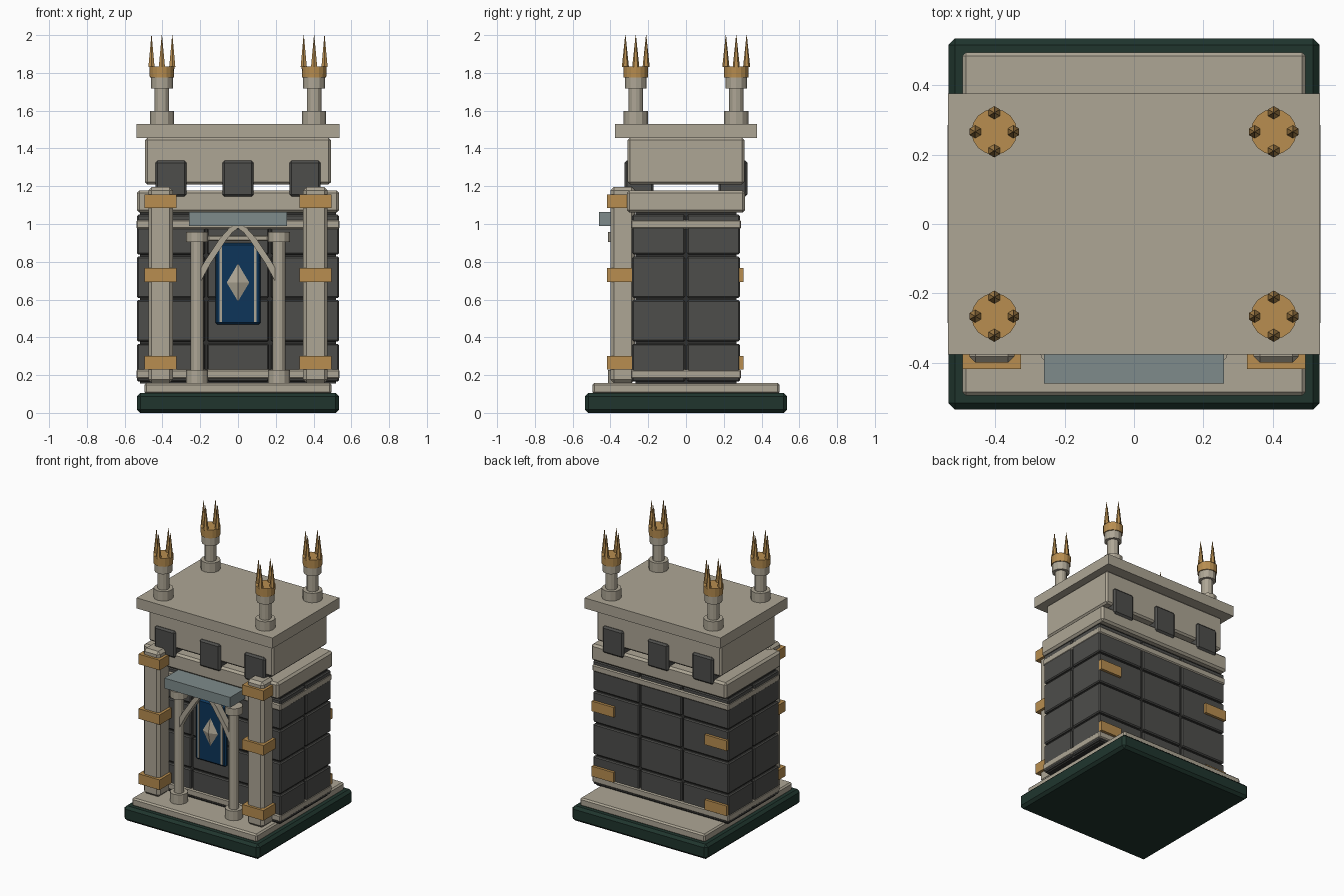
import bpy, bmesh, math
from mathutils import Matrix

cube = bpy.data.objects.get("Cube")
if cube:
    bpy.data.objects.remove(cube, do_unlink=True)


def material(name, r, g, b):
    m = bpy.data.materials.new(name)
    m.use_nodes = True
    m.diffuse_color = (r, g, b, 1)
    m.node_tree.nodes["Principled BSDF"].inputs["Base Color"].default_value = (r, g, b, 1)
    return m


STONE = material("pale_stone", 0.42, 0.38, 0.30)
DARK = material("dark_stone", 0.075, 0.075, 0.07)
MORTAR = material("mortar", 0.03, 0.03, 0.028)
GOLD = material("gold", 0.48, 0.27, 0.08)
GREEN = material("dark_green", 0.014, 0.036, 0.027)
BLUE = material("banner_blue", 0.004, 0.036, 0.1)
SLATE = material("blue_grey", 0.21, 0.26, 0.26)


def finish(name, bm, mat, bevel=0):
    bmesh.ops.recalc_face_normals(bm, faces=bm.faces)
    mesh = bpy.data.meshes.new(name)
    bm.to_mesh(mesh)
    bm.free()
    mesh.materials.append(mat)
    ob = bpy.data.objects.new(name, mesh)
    bpy.context.collection.objects.link(ob)
    if bevel:
        mod = ob.modifiers.new("Bevel", "BEVEL")
        mod.width, mod.segments = bevel, 1
    return ob


def box(name, x, y, z, mat, bevel=0):
    """Box from (low, high) pairs on each axis."""
    bm = bmesh.new()
    bmesh.ops.create_cube(bm, size=1)
    for v in bm.verts:
        v.co = [lo + (c + 0.5) * (hi - lo) for c, (lo, hi) in zip(v.co, (x, y, z))]
    return finish(name, bm, mat, bevel)


def span(centre, half):
    return (centre - half, centre + half)


def drum(name, x, y, z, r1, r2, mat, sides=12):
    """Cylinder or cone standing between two heights."""
    bm = bmesh.new()
    bmesh.ops.create_cone(bm, cap_ends=True, segments=sides, radius1=r1, radius2=r2,
                          depth=z[1] - z[0],
                          matrix=Matrix.Translation((x, y, (z[0] + z[1]) / 2)))
    return finish(name, bm, mat)


# Base and step
box("base", span(0, 0.535), span(0, 0.535), (0, 0.105), GREEN, 0.018)
box("step", span(0, 0.495), span(0, 0.495), (0.1, 0.158), STONE, 0.01)

# Wall blocks around a mortar core
box("wall_core", span(0, 0.52), span(0, 0.268), (0.155, 1.06), MORTAR)
xs, ys = (-0.535, -0.168, 0.168, 0.535), (-0.285, 0, 0.285)
zs = (0.16, 0.372, 0.603, 0.833, 1.055)
gap = 0.006
for i in range(3):
    for j in range(2):
        for k in range(4):
            box("wall_block", (xs[i] + gap * (i > 0), xs[i + 1] - gap * (i < 2)),
                (ys[j] + gap * (j > 0), ys[j + 1] - gap * (j < 1)),
                (zs[k] + gap, zs[k + 1] - gap), DARK, 0.007)

# Bands, cornice, parapet and roof
for z in (0.205, 0.998):
    box("wall_band", span(0, 0.538), span(0, 0.292), span(z, 0.024), STONE, 0.007)
box("cornice", span(0, 0.535), span(0, 0.313), (1.06, 1.178), STONE, 0.014)
box("parapet", span(0, 0.492), span(0, 0.309), (1.21, 1.456), STONE, 0.012)
box("roof_slab", span(0, 0.537), span(0, 0.377), (1.455, 1.53), STONE)
for side in (-1, 1):
    for x in (-0.355, 0, 0.355):
        box("merlon", span(x, 0.083), span(side * 0.248, 0.077), (1.145, 1.336), DARK, 0.012)

# Corner columns with gold bands, and gold plates at the back
for side in (-1, 1):
    x = side * 0.41
    box("front_column", span(x, 0.065), (-0.4, -0.27), (0.158, 1.196), STONE, 0.018)
    for z in (0.265, 0.73, 1.12):
        box("column_band", span(x, 0.084), (-0.418, -0.28), span(z, 0.036), GOLD)
    for z in (0.265, 0.73):
        box("back_plate", span(side * 0.447, 0.086), (0.27, 0.304), span(z, 0.036), GOLD)

# Roof turrets
for x in (-0.403, 0.403):
    for y in (-0.266, 0.266):
        drum("turret_foot", x, y, (1.53, 1.597), 0.064, 0.064, STONE)
        drum("turret_shaft", x, y, (1.59, 1.725), 0.039, 0.039, STONE)
        drum("turret_cap", x, y, (1.718, 1.78), 0.058, 0.058, STONE)
        drum("turret_ring", x, y, (1.775, 1.835), 0.064, 0.066, GOLD, 16)
        for k in range(4):
            a = k * math.pi / 2
            drum("turret_spike", x + 0.055 * math.cos(a), y + 0.055 * math.sin(a),
                 (1.83, 2.0), 0.019, 0.001, GOLD, 6)

# Doorway pillars
for x in (-0.217, 0.217):
    drum("pillar_foot", x, -0.356, (0.158, 0.226), 0.058, 0.058, STONE)
    drum("pillar_shaft", x, -0.356, (0.22, 0.915), 0.034, 0.034, STONE)
    drum("pillar_cap", x, -0.356, (0.905, 0.957), 0.058, 0.058, STONE)

# Pointed arch: matching outer and inner outlines, extruded in depth
outer = [(0.235, 0.66), (0.233, 0.7), (0.178, 0.8), (0.095, 0.925), (0.045, 0.98), (0, 1.005)]
inner = [(0.2, 0.66), (0.2, 0.69), (0.146, 0.79), (0.066, 0.91), (0.03, 0.955), (0, 0.978)]
outer += [(-x, z) for x, z in outer[-2::-1]]
inner += [(-x, z) for x, z in inner[-2::-1]]
bm = bmesh.new()
rows = [[bm.verts.new((x, -0.382, z)) for x, z in line] for line in (outer, inner)]
for i in range(len(outer) - 1):
    bm.faces.new((rows[0][i], rows[0][i + 1], rows[1][i + 1], rows[1][i]))
ext = bmesh.ops.extrude_face_region(bm, geom=bm.faces[:])
for v in ext["geom"]:
    if isinstance(v, bmesh.types.BMVert):
        v.co.y += 0.05
finish("door_arch", bm, STONE)

# Lintel and hanging banner
box("lintel", span(0, 0.26), (-0.46, -0.28), (0.99, 1.063), SLATE)
box("banner_rail", span(0, 0.16), (-0.325, -0.275), (0.91, 0.94), STONE, 0.006)
box("banner", span(0, 0.12), (-0.312, -0.28), (0.468, 0.9), BLUE, 0.01)
for x in (-0.092, 0.092):
    box("banner_stripe", span(x, 0.007), (-0.317, -0.308), (0.482, 0.9), STONE)

# Diamond emblem
bm = bmesh.new()
tips = [bm.verts.new((x, -0.312, z)) for x, z in ((0.06, 0.69), (0, 0.79), (-0.06, 0.69), (0, 0.59))]
points = [bm.verts.new((0, y, 0.69)) for y in (-0.335, -0.3)]
for p in points:
    for i in range(4):
        bm.faces.new((tips[i], tips[(i + 1) % 4], p))
finish("banner_diamond", bm, STONE)
